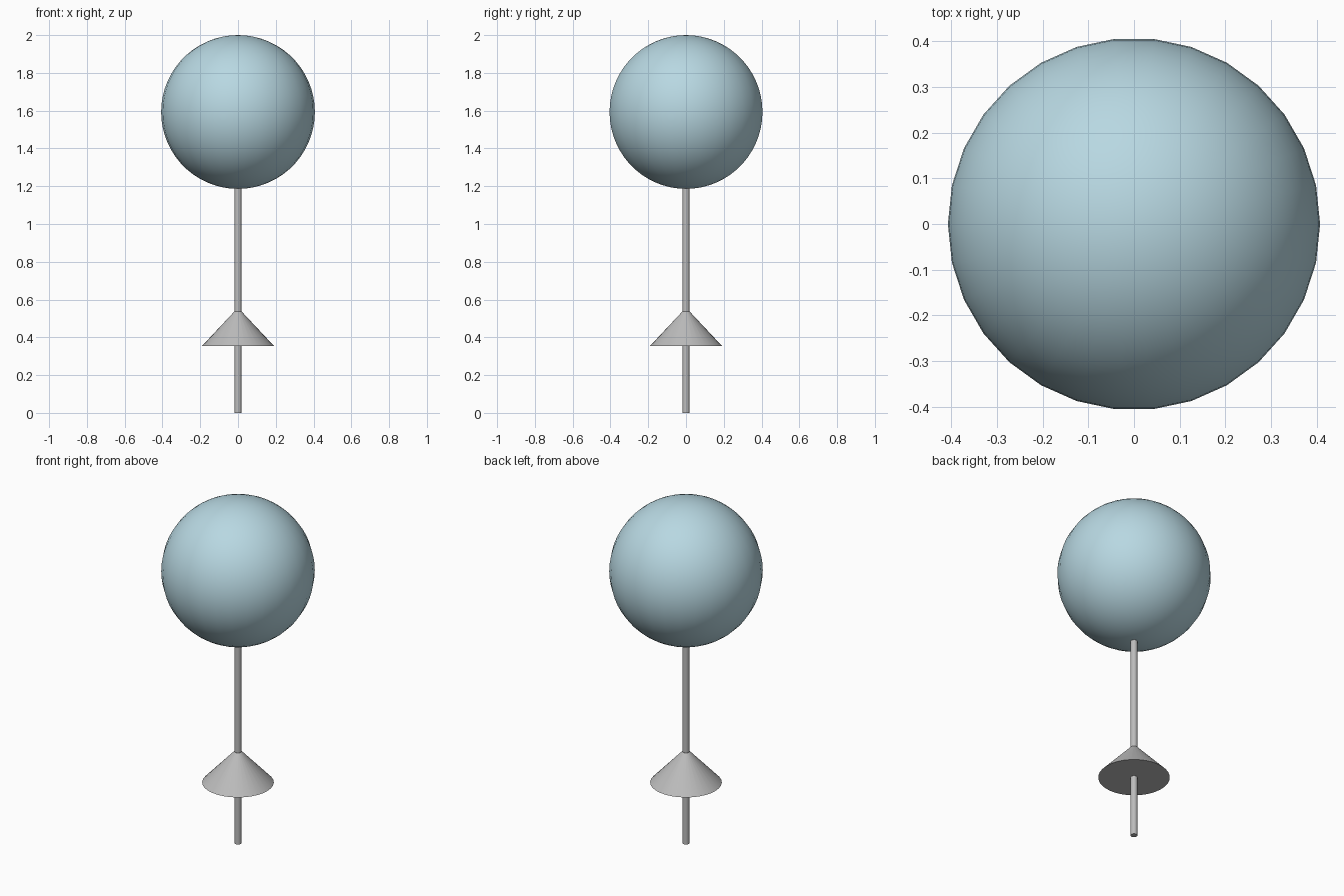
import bpy, bmesh, math

if "Cube" in bpy.data.objects:
    bpy.data.objects.remove(bpy.data.objects["Cube"])


def material(name, rgb):
    m = bpy.data.materials.new(name)
    m.diffuse_color = (*rgb, 1.0)
    m.use_nodes = True
    m.node_tree.nodes["Principled BSDF"].inputs["Base Color"].default_value = m.diffuse_color
    return m


def lathe(name, profile, sides, mat):
    """Revolve (radius, z) points around z; end rings are capped, radius 0 is a pole."""
    bm = bmesh.new()
    rings = []
    for r, z in profile:
        if r < 1e-6:
            rings.append([bm.verts.new((0, 0, z))] * sides)
        else:
            rings.append([bm.verts.new((r * math.cos(a), r * math.sin(a), z))
                          for a in (math.tau * i / sides for i in range(sides))])
    for low, high in zip(rings, rings[1:]):
        for i in range(sides):
            j = (i + 1) % sides
            bm.faces.new(dict.fromkeys((low[i], low[j], high[j], high[i])))
    if profile[0][0] > 1e-6:
        bm.faces.new(rings[0][::-1])
    if profile[-1][0] > 1e-6:
        bm.faces.new(rings[-1])
    bmesh.ops.recalc_face_normals(bm, faces=bm.faces)
    mesh = bpy.data.meshes.new(name)
    bm.to_mesh(mesh)
    bm.free()
    mesh.materials.append(mat)
    ob = bpy.data.objects.new(name, mesh)
    bpy.context.collection.objects.link(ob)
    bpy.ops.object.select_all(action='DESELECT')
    ob.select_set(True)
    bpy.context.view_layer.objects.active = ob
    bpy.ops.object.shade_smooth_by_angle(angle=math.radians(35))
    return ob


blue = material("pale_blue", (0.479, 0.686, 0.761))
grey = material("light_grey", (0.503, 0.503, 0.503))

# Ball on top
R, RINGS = 0.407, 30
ball = [(R * math.sin(math.pi * k / RINGS), 2 - R - R * math.cos(math.pi * k / RINGS))
        for k in range(RINGS + 1)]
lathe("ball", ball, 30, blue)

# Thin upright pole, just entering the ball
lathe("pole", [(0.0185, 0.0), (0.0185, 1.2)], 24, grey)

# Conical collar around the lower pole
lathe("cone_collar", [(0.19, 0.355), (0.02, 0.536)], 32, grey)
